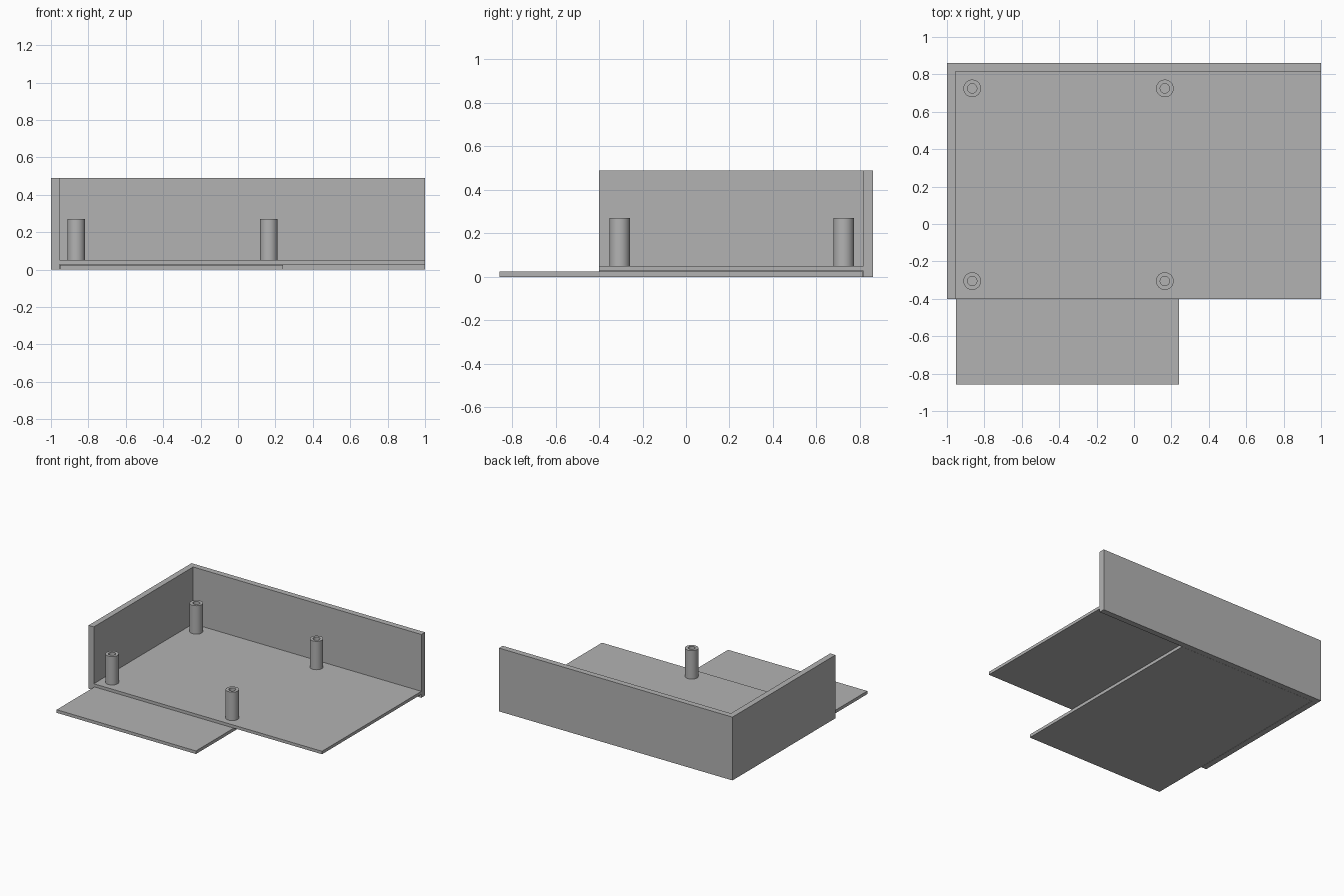
import bpy, bmesh, math

if "Cube" in bpy.data.objects:
    bpy.data.objects.remove(bpy.data.objects["Cube"])

grey = bpy.data.materials.new("plain grey")
grey.diffuse_color = (0.45, 0.45, 0.45, 1)
grey.use_nodes = True
grey.node_tree.nodes["Principled BSDF"].inputs["Base Color"].default_value = grey.diffuse_color


def add_object(name, bm):
    bmesh.ops.recalc_face_normals(bm, faces=bm.faces)
    mesh = bpy.data.meshes.new(name)
    bm.to_mesh(mesh)
    bm.free()
    mesh.materials.append(grey)
    obj = bpy.data.objects.new(name, mesh)
    bpy.context.collection.objects.link(obj)
    return obj


def box(name, lo, hi):
    bm = bmesh.new()
    bmesh.ops.create_cube(bm, size=1)
    for v in bm.verts:
        v.co = [lo[i] if v.co[i] < 0 else hi[i] for i in range(3)]
    return add_object(name, bm)


def tube(name, x, y, z0, z1, r_out, r_in, n=48):
    # hollow post: a rectangular section swept around its axis
    bm = bmesh.new()
    section = [(r_out, z0), (r_out, z1), (r_in, z1), (r_in, z0)]
    rings = []
    for k in range(n):
        a = 2 * math.pi * k / n
        rings.append([bm.verts.new((x + r * math.cos(a), y + r * math.sin(a), z))
                      for r, z in section])
    for k in range(n):
        p, q = rings[k], rings[(k + 1) % n]
        for j in range(4):
            i = (j + 1) % 4
            bm.faces.new((p[j], q[j], q[i], p[i]))
    obj = add_object(name, bm)
    bpy.context.view_layer.objects.active = obj
    obj.select_set(True)
    bpy.ops.object.shade_smooth_by_angle(angle=math.radians(30))
    obj.select_set(False)


INNER_X, INNER_Y = -0.955, 0.815      # inside faces of the two walls
FLOOR_LOW, FLOOR_TOP = 0.027, 0.05

# tray: floor with a left and a back wall, hollowed from one block
tray = box("tray", (-1, -0.40, 0), (1, 0.86, 0.49))
cutters = [
    box("upper_cutter", (INNER_X, -0.6, FLOOR_TOP), (1.2, INNER_Y, 0.7)),
    box("lower_cutter", (INNER_X, -0.6, -0.2), (1.2, INNER_Y, FLOOR_LOW)),
]
for cutter in cutters:
    mod = tray.modifiers.new("hollow", 'BOOLEAN')
    mod.operation = 'DIFFERENCE'
    mod.solver = 'EXACT'
    mod.object = cutter
    cutter.hide_render = True
    cutter.hide_set(True)

# thin sheet sliding out under the floor
box("sliding_sheet", (-0.953, -0.857, 0), (0.24, INNER_Y - 0.001, 0.024))

# four hollow mounting posts
for side, x in (("left", -0.865), ("right", 0.165)):
    for end, y in (("front", -0.305), ("back", 0.725)):
        tube(f"post_{end}_{side}", x, y, FLOOR_TOP, 0.27, 0.047, 0.025)
